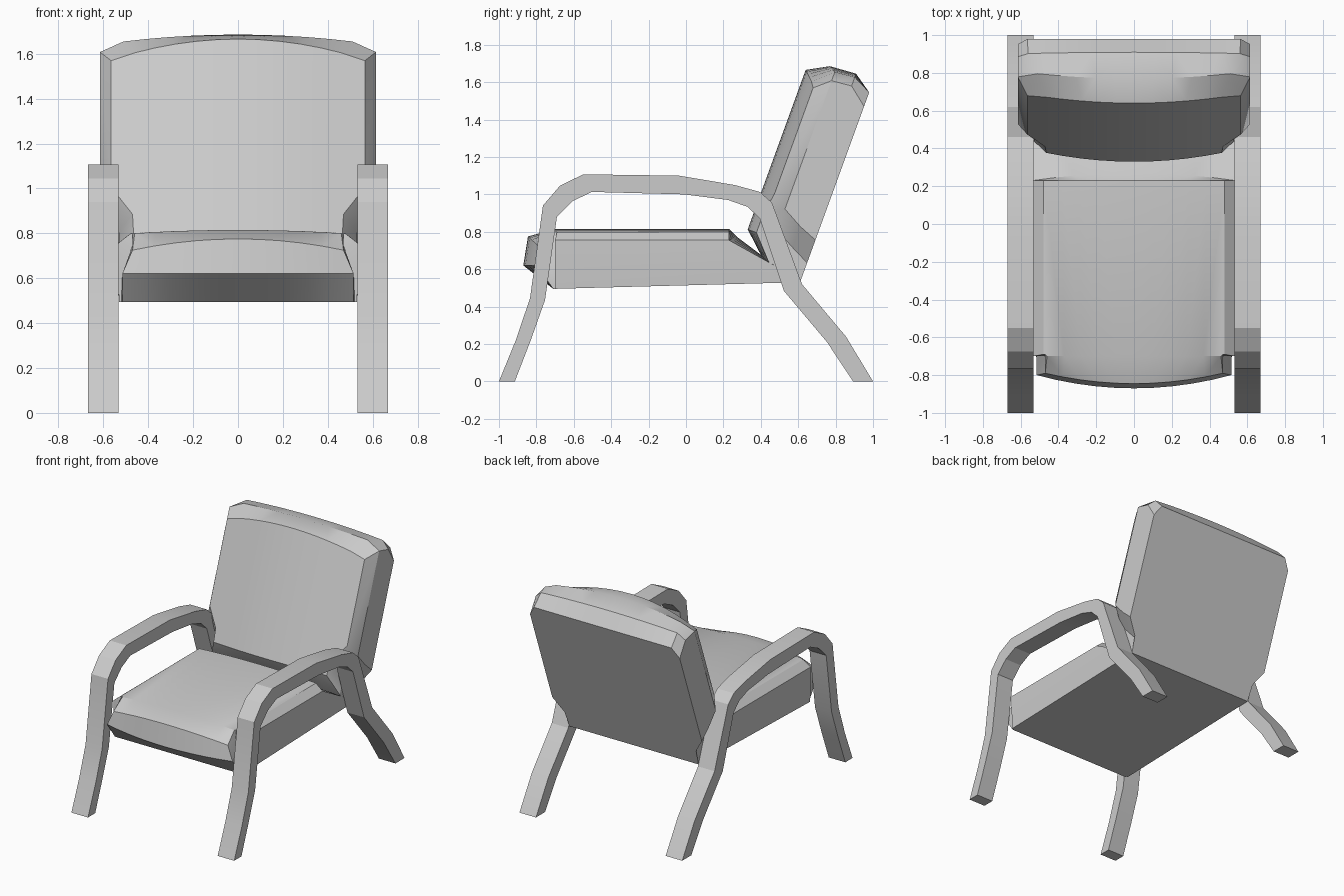
import bpy, bmesh, math
from mathutils import Vector

if "Cube" in bpy.data.objects:
    bpy.data.objects.remove(bpy.data.objects["Cube"])


def finish(name, verts, faces, smooth_angle):
    """Make the right half of a part and mirror it to the left."""
    mesh = bpy.data.meshes.new(name)
    bm = bmesh.new()
    vs = [bm.verts.new(v) for v in verts]
    for f in faces:
        bm.faces.new([vs[i] for i in f])
    bmesh.ops.recalc_face_normals(bm, faces=bm.faces)
    bm.to_mesh(mesh)
    bm.free()
    mesh.shade_smooth()
    mesh.set_sharp_from_angle(angle=math.radians(smooth_angle))
    ob = bpy.data.objects.new(name, mesh)
    bpy.context.collection.objects.link(ob)
    mod = ob.modifiers.new("Mirror", 'MIRROR')
    mod.use_clip = True
    return ob


STEPS = 5


def arc(centre, edge):
    """Curved row of points from the centre line to the side."""
    c, e = Vector(centre), Vector(edge)
    row = []
    for i in range(STEPS + 1):
        t = i / STEPS
        p = c.lerp(e, t * t)
        p.x = e.x * t
        row.append(p)
    return row


def cushion(name, layers, place=lambda p: p):
    """Loft stacked half outlines: first arc, side points, second arc."""
    rings = [arc(*a) + [Vector(p) for p in side] + arc(*b)[::-1] for a, side, b in layers]
    n = len(rings[0])
    verts = [place(p) for r in rings for p in r]
    faces = []
    for k in range(len(rings) - 1):
        o = k * n
        faces += [(o + i, o + i + 1, o + n + i + 1, o + n + i) for i in range(n - 1)]
    for o in (0, (len(rings) - 1) * n):
        faces += [(o + i, o + i + 1, o + n - 2 - i, o + n - 1 - i) for i in range(STEPS)]
        faces.append(tuple(range(o + STEPS, o + n - STEPS)))
    return finish(name, verts, faces, 28)


# Seat cushion: outlines from the bottom up, front arc to back arc
cushion("seat_cushion", [
    (((0, -.71, .495), (.515, -.71, .495)),
     [(.52, -.70, .495), (.53, -.70, .495)],
     ((0, .61, .53), (.53, .61, .53))),
    (((0, -.87, .62), (.515, -.80, .62)),
     [(.515, -.70, .62), (.535, -.70, .62)],
     ((0, .49, .61), (.535, .49, .61))),
    (((0, -.845, .775), (.47, -.79, .725)),
     [(.47, -.70, .745), (.535, -.70, .755)],
     ((0, .27, .775), (.535, .23, .755))),
    (((0, -.70, .815), (.46, -.70, .80)),
     [(.47, -.69, .80), (.48, -.69, .798)],
     ((0, .23, .815), (.48, .23, .80))),
])


def lean(p):
    """Across, up the slope, thickness -> leaning world position."""
    return Vector((p.x, .61 + .342 * p.y - .94 * p.z, .53 + .94 * p.y + .342 * p.z))


# Back cushion: outlines from the rear face forward, top arc to bottom arc
cushion("back_cushion", [
    (((0, 1.08, 0), (.565, 1.08, 0)),
     [(.615, 1.0, 0), (.615, .24, 0), (.53, .11, 0)],
     ((0, 0, 0), (.53, 0, 0))),
    (((0, 1.15, .10), (.56, 1.13, .10)),
     [(.615, 1.08, .10), (.615, .28, .10), (.53, .16, .10)],
     ((0, -.03, .10), (.53, -.03, .10))),
    (((0, 1.14, .245), (.51, 1.12, .21)),
     [(.615, 1.07, .21), (.615, .34, .21), (.53, .22, .21)],
     ((0, .05, .23), (.53, .05, .20))),
    (((0, 1.077, .36), (.46, 1.03, .31)),
     [(.565, 1.0, .29), (.565, .40, .29), (.47, .265, .31)],
     ((0, .17, .36), (.465, .17, .31))),
], lean)

# Side frames: front leg, armrest and back leg in one bent band
outer = [(-1, 0), (-.91, .22), (-.834, .445), (-.765, .94), (-.675, 1.045),
         (-.55, 1.107), (-.037, 1.10), (.26, 1.05), (.395, 1.013),
         (.46, .955), (.62, .52), (.855, .24), (1, 0)]
inner = [(-.915, 0), (-.83, .22), (-.754, .434), (-.69, .88), (-.604, .965),
         (-.503, 1.013), (-.01, 1.0), (.225, .97), (.33, .933),
         (.395, .87), (.524, .483), (.754, .21), (.893, 0)]
X0, X1 = .533, .669
verts, faces = [], []
for (a, b), (c, d) in zip(outer, inner):
    verts += [(X0, a, b), (X1, a, b), (X1, c, d), (X0, c, d)]
for k in range(len(outer) - 1):
    o = 4 * k
    faces += [(o + i, o + (i + 1) % 4, o + 4 + (i + 1) % 4, o + 4 + i) for i in range(4)]
last = len(verts) - 4
faces += [(0, 1, 2, 3), tuple(range(last, last + 4))]
finish("side_frames", verts, faces, 15)
